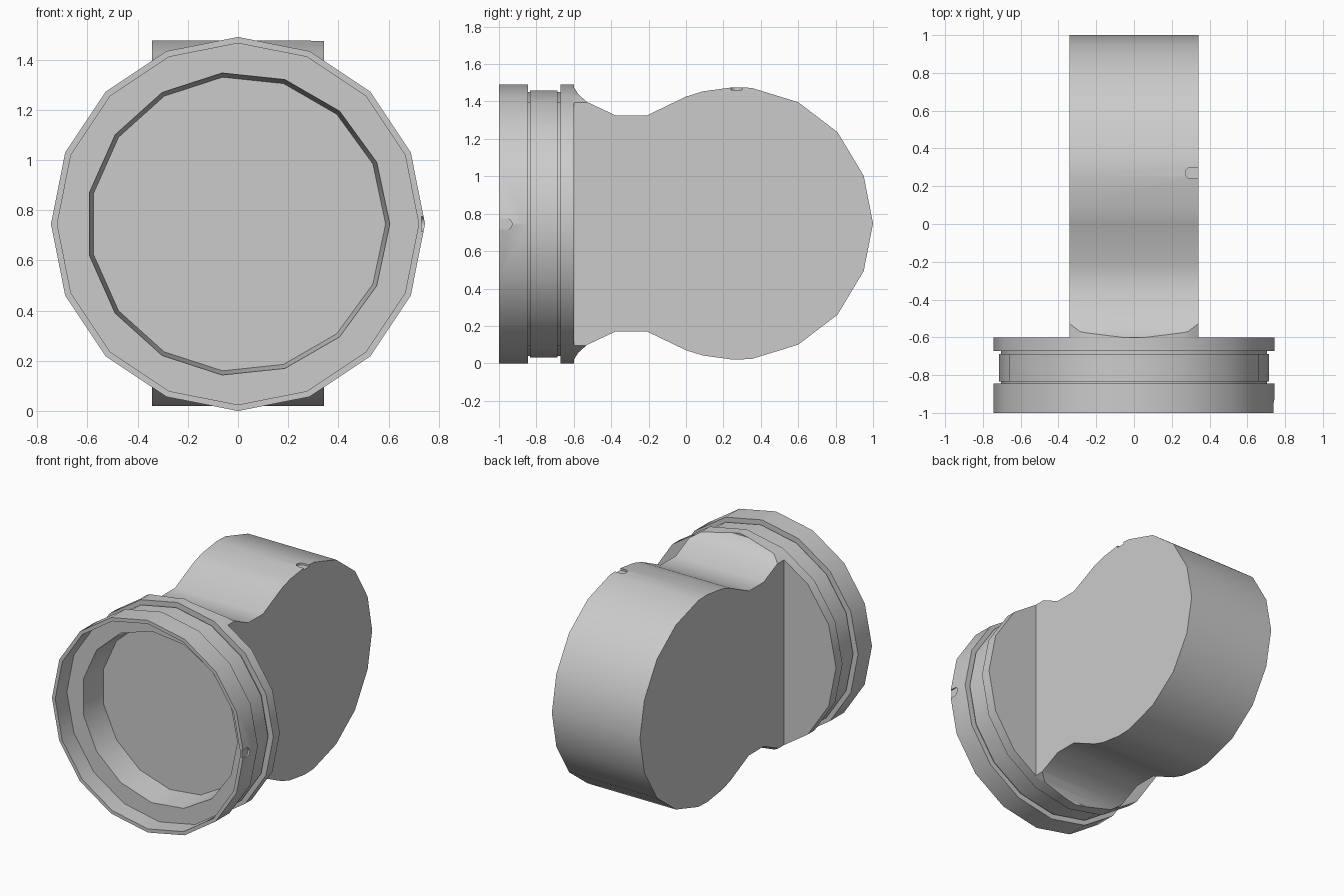
import bpy, bmesh
from math import cos, sin, pi, radians
from mathutils import Vector

cube = bpy.data.objects.get("Cube")
if cube:
    bpy.data.objects.remove(cube, do_unlink=True)

MID = 0.745   # height of the main axis
RIM = 0.745   # ring radius

grey = bpy.data.materials.new("light grey")
grey.use_nodes = True
grey.diffuse_color = (0.6, 0.6, 0.6, 1)
grey.node_tree.nodes["Principled BSDF"].inputs["Base Color"].default_value = (0.6, 0.6, 0.6, 1)


def finish(name, bm):
    bmesh.ops.recalc_face_normals(bm, faces=bm.faces)
    mesh = bpy.data.meshes.new(name)
    bm.to_mesh(mesh)
    bm.free()
    mesh.materials.append(grey)
    obj = bpy.data.objects.new(name, mesh)
    bpy.context.collection.objects.link(obj)
    return obj


def lathe(name, profile, sides, centre=(0, MID), loop=False):
    """Turn (radius, y) points around an axis along y; cap the ends or close the loop."""
    bm = bmesh.new()
    rings = []
    for r, y in profile:
        angles = [2 * pi * i / sides for i in range(sides)]
        rings.append([bm.verts.new((centre[0] + r * cos(a), y, centre[1] + r * sin(a)))
                      for a in angles])
    pairs = list(zip(rings, rings[1:]))
    if loop:
        pairs.append((rings[-1], rings[0]))
    else:
        bm.faces.new(rings[0])
        bm.faces.new(rings[-1])
    for a, b in pairs:
        for i in range(sides):
            j = (i + 1) % sides
            bm.faces.new((a[i], a[j], b[j], b[i]))
    return finish(name, bm)


def prism(name, points, shift):
    """Extrude a planar outline of 3D points."""
    bm = bmesh.new()
    face = bm.faces.new([bm.verts.new(p) for p in points])
    new = bmesh.ops.extrude_face_region(bm, geom=[face])["geom"]
    verts = [v for v in new if isinstance(v, bmesh.types.BMVert)]
    bmesh.ops.translate(bm, verts=verts, vec=Vector(shift))
    return finish(name, bm)


def cut(target, cutter):
    cutter.hide_render = True
    mod = target.modifiers.new("cut", 'BOOLEAN')
    mod.operation = 'DIFFERENCE'
    mod.solver = 'EXACT'
    mod.object = cutter
    bpy.context.view_layer.objects.active = target
    bpy.ops.object.modifier_apply(modifier=mod.name)
    bpy.data.objects.remove(cutter, do_unlink=True)


def slot(reach, half):
    """Outline of a slot with one round end: (along, across) points."""
    arc = [(reach - half + half * cos(a), half * sin(a))
           for a in (pi * i / 8 - pi / 2 for i in range(9))]
    return [(-0.1, -half)] + arc + [(-0.1, half)]


# Ring: front collar, grooved band, rear flange, shallow front recess
ring = lathe("ring", [
    (0.72, -0.87), (0.72, -1), (RIM, -1), (RIM, -0.845),
    (0.705, -0.845), (0.705, -0.833), (0.715, -0.833),
    (0.715, -0.687), (0.705, -0.687), (0.705, -0.672),
    (RIM, -0.672), (RIM, -0.6)], 16)
# Tapered bore with its own facet count
cut(ring, lathe("bore_cutter", [(0.609, -0.92), (0.588, -0.67)], 15))
# Index notch on the collar edge
cut(ring, prism("ring_notch_cutter",
                [(RIM - 0.014, -1 + u, MID + v) for u, v in slot(0.07, 0.03)], (0.1, 0, 0)))

# Small round mark on the bore floor
mark = lathe("floor_mark", [(0.021, -0.674), (0.021, -0.669)], 16, centre=(0.265, 1.205))

# Body: rounded drum with a waisted neck, symmetric about the axis
HALF = 0.342
upper = [(-0.61, 0.745), (-0.575, 0.69), (-0.53, 0.65), (-0.375, 0.577), (-0.21, 0.577),
         (0, 0.678), (0.09, 0.706), (0.25, 0.728), (0.35, 0.725),
         (0.6, 0.648), (0.81, 0.488), (0.95, 0.255)]
outline = upper + [(1, 0)] + [(y, -h) for y, h in reversed(upper)]
body = prism("body", [(-HALF, y, MID + 0.003 + h) for y, h in outline], (2 * HALF, 0, 0))
# Trim the neck to the round flange
cut(body, lathe("neck_trim_cutter", [(RIM, -0.7), (1.2, -0.7), (1.2, -0.4), (RIM, -0.4)],
                16, loop=True))
# Index notch on the top edge of the drum
cut(body, prism("body_notch_cutter",
                [(HALF - u, 0.27 + v, 1.461) for u, v in slot(0.07, 0.03)], (0, 0, 0.1)))

# Smooth the curved sides and keep the edges crisp
for obj in (ring, body, mark):
    bpy.ops.object.select_all(action='DESELECT')
    obj.select_set(True)
    bpy.context.view_layer.objects.active = obj
    bpy.ops.object.shade_smooth_by_angle(angle=radians(30))
